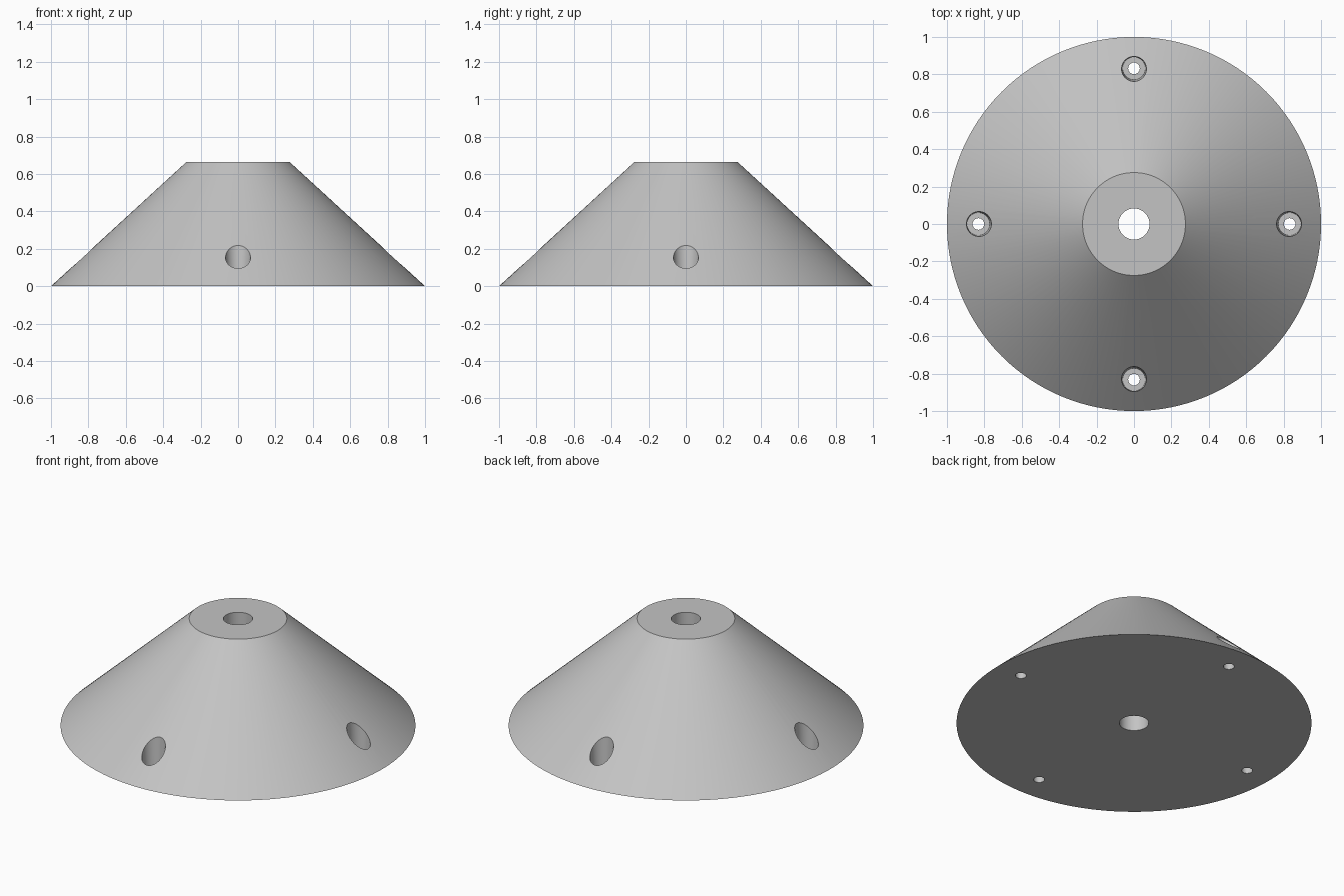
import bpy
import bmesh
import math

if "Cube" in bpy.data.objects:
    bpy.data.objects.remove(bpy.data.objects["Cube"], do_unlink=True)

grey = bpy.data.materials.new("plain grey")
grey.use_nodes = True
colour = (0.55, 0.55, 0.55, 1)
grey.diffuse_color = colour
grey.node_tree.nodes["Principled BSDF"].inputs["Base Color"].default_value = colour


def frustum(name, r_low, r_high, z_low, z_high, sides, x=0, y=0):
    """Capped vertical cone section between two heights."""
    bm = bmesh.new()
    bmesh.ops.create_cone(bm, cap_ends=True, segments=sides,
                          radius1=r_low, radius2=r_high, depth=z_high - z_low)
    bmesh.ops.translate(bm, verts=bm.verts, vec=(x, y, (z_low + z_high) / 2))
    mesh = bpy.data.meshes.new(name)
    bm.to_mesh(mesh)
    bm.free()
    mesh.materials.append(grey)
    obj = bpy.data.objects.new(name, mesh)
    bpy.context.collection.objects.link(obj)
    return obj


# Conical body
body = frustum("conical_base", 1.0, 0.275, 0, 0.665, 128)

# Central bore
cutters = [frustum("bore_cutter", 0.083, 0.083, -0.1, 0.8, 64)]

# Four screw holes, each with a slightly tapered pocket for the screw head
for i in range(4):
    angle = i * math.pi / 2
    x, y = 0.832 * math.cos(angle), 0.832 * math.sin(angle)
    cutters.append(frustum("pocket_cutter", 0.061, 0.083, 0.035, 0.5, 40, x, y))
    cutters.append(frustum("screw_cutter", 0.031, 0.031, -0.1, 0.1, 32, x, y))

bpy.context.view_layer.objects.active = body
for cutter in cutters:
    cutter.hide_render = True
    cut = body.modifiers.new("cut", 'BOOLEAN')
    cut.operation = 'DIFFERENCE'
    cut.solver = 'EXACT'
    cut.object = cutter
    bpy.ops.object.modifier_apply(modifier=cut.name)
    bpy.data.objects.remove(cutter, do_unlink=True)

# Smooth round walls, crisp rims
bpy.ops.object.select_all(action='DESELECT')
body.select_set(True)
bpy.ops.object.shade_smooth_by_angle(angle=math.radians(25))
